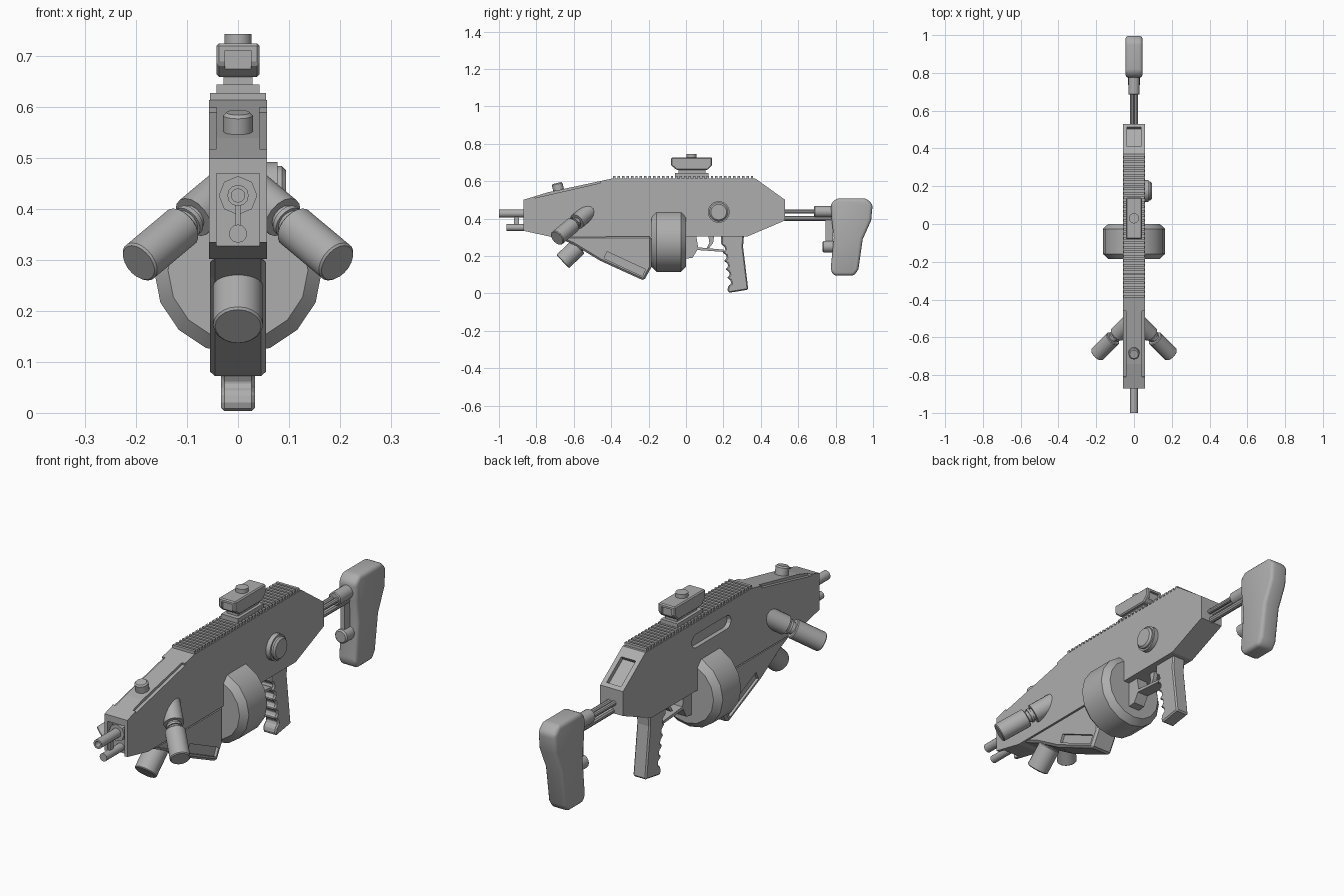
import bpy, bmesh, math
from mathutils import Vector

cube = bpy.data.objects.get("Cube")
if cube:
    bpy.data.objects.remove(cube, do_unlink=True)

# Single material
GREY = (0.42, 0.42, 0.42, 1)
mat = bpy.data.materials.new("plain grey")
mat.use_nodes = True
mat.diffuse_color = GREY
shader = next(n for n in mat.node_tree.nodes if n.type == 'BSDF_PRINCIPLED')
shader.inputs["Base Color"].default_value = GREY


def activate(ob):
    bpy.ops.object.select_all(action='DESELECT')
    ob.select_set(True)
    bpy.context.view_layer.objects.active = ob


def finish(name, bm, bevel=0, segments=1, smooth=False):
    """Turn a bmesh into a named object, with optional bevel and smoothing."""
    bmesh.ops.recalc_face_normals(bm, faces=bm.faces)
    mesh = bpy.data.meshes.new(name)
    bm.to_mesh(mesh)
    bm.free()
    ob = bpy.data.objects.new(name, mesh)
    bpy.context.collection.objects.link(ob)
    mesh.materials.append(mat)
    activate(ob)
    if bevel:
        mod = ob.modifiers.new("bevel", 'BEVEL')
        mod.width, mod.segments = bevel, segments
        mod.limit_method, mod.angle_limit = 'ANGLE', math.radians(35)
        bpy.ops.object.modifier_apply(modifier=mod.name)
    if smooth:
        bpy.ops.object.shade_smooth_by_angle(angle=math.radians(32))
    return ob


def prism(name, profile, half, centre=0, **kw):
    """Extrude a (y, z) outline across x."""
    bm = bmesh.new()
    face = bm.faces.new([bm.verts.new((centre - half, y, z)) for y, z in profile])
    ext = bmesh.ops.extrude_face_region(bm, geom=[face])
    moved = [v for v in ext["geom"] if isinstance(v, bmesh.types.BMVert)]
    bmesh.ops.translate(bm, verts=moved, vec=(2 * half, 0, 0))
    return finish(name, bm, **kw)


def box(name, y, z, half, centre=0, **kw):
    return prism(name, [(y[0], z[0]), (y[1], z[0]), (y[1], z[1]), (y[0], z[1])],
                 half, centre, **kw)


def rod(name, a, b, r, sides=16, smooth=True, **kw):
    """Cylinder between two points."""
    a, b = Vector(a), Vector(b)
    bm = bmesh.new()
    bmesh.ops.create_cone(bm, cap_ends=True, segments=sides, radius1=r, radius2=r,
                          depth=(b - a).length)
    spin = (b - a).to_track_quat('Z', 'Y').to_matrix().to_4x4()
    spin.translation = (a + b) / 2
    bm.transform(spin)
    return finish(name, bm, smooth=smooth, **kw)


def cut(ob, cutter):
    mod = ob.modifiers.new("cut", 'BOOLEAN')
    mod.operation, mod.solver, mod.object = 'DIFFERENCE', 'EXACT', cutter
    activate(ob)
    bpy.ops.object.modifier_apply(modifier=mod.name)
    bpy.data.objects.remove(cutter, do_unlink=True)


def capsule(cy, cz, length, r, steps=6):
    """Slot outline."""
    pts = []
    for side in (1, -1):
        for i in range(steps + 1):
            t = math.pi * (i / steps - 0.5)
            pts.append((cy + side * (length / 2 - r + r * math.cos(t)),
                        cz + side * r * math.sin(t)))
    return pts


def slanted(a, b, up, down):
    """Strip outline along the line a-b, offset perpendicular to it."""
    a, b = Vector(a), Vector(b)
    d = (b - a).normalized()
    n = Vector((-d.y, d.x))
    return [tuple(p) for p in (a - n * down, b - n * down, b + n * up, a + n * up)]


# Main body
W = 0.057
body = prism("main_body", [(-.87, .335), (-.72, .302), (.33, .305), (.53, .39), (.53, .5),
                           (.37, .615), (-.39, .615), (-.74, .54), (-.87, .5)], W)
cut(body, box("nose_recess", (-.9, -.835), (.315, .47), .042))
cut(body, prism("rear_recess", slanted((.41, .588), (.515, .512), .05, .02), .036))
cut(body, prism("port_cutter", capsule(-.1, .53, .28, .03), .02, -W))
for s in (1, -1):
    cut(body, prism("edge_notch", slanted((-.81, .522), (-.46, .602), .05, .012), .015, s * W))

# Toothed top rail
TEETH = 32
pitch = .76 / TEETH
for i in range(TEETH):
    y = -.39 + i * pitch
    box("rail_tooth", (y, y + pitch * .55), (.605, .628), .055)

# Handguard below the body
guard = prism("handguard", [(-.7, .306), (-.6, .26), (-.46, .175), (-.225, .068),
                            (-.185, .14), (-.185, .306)], .055, bevel=.01)
for s in (1, -1):
    cut(guard, prism("panel_cutter", slanted((-.43, .205), (-.225, .11), .02, .02),
                     .012, s * .055))

# Drum magazine
rod("drum_magazine", (0, -.185, .28), (0, 0, .28), .165, sides=16, bevel=.027)

# Trigger area and grip
prism("trigger_guard", [(-.01, .306), (-.01, .185), (.035, .19), (.06, .232), (.2, .222),
                        (.2, .234), (.065, .246), (.055, .306)], .028)
prism("trigger", [(.12, .306), (.125, .27), (.11, .24), (.125, .244), (.145, .27),
                  (.15, .306)], .01)
outline = [(.31, .31), (.305, .25), (.333, .02), (.228, .003), (.222, .02)]
GROOVES = 5
for i in range(GROOVES):
    z = .04 + i * .045
    y = .226 - i * .008
    outline += [(y, z), (y + .016, z + .012), (y + .014, z + .028)]
outline += [(.188, .262), (.188, .31)]
prism("grip", outline, .033, bevel=.006)

# Barrels and front fittings
barrel = rod("barrel", (0, -1, .427), (0, -.8, .427), .021, sides=12)
cut(barrel, rod("bore", (0, -1.1, .427), (0, -.95, .427), .013, sides=12))
rod("barrel_collar", (0, -.865, .427), (0, -.8, .427), .038, sides=8, smooth=False)
rod("lower_barrel", (0, -.96, .352), (0, -.8, .352), .018, sides=12)
box("barrel_link", (-.92, -.893), (.36, .42), .005)
rod("front_sight_knob", (0, -.676, .53), (0, -.69, .59), .029, bevel=.006)

# Side lamps
for s in (1, -1):
    def at(t, s=s):
        return (s * (.195 - .61 * t), -.69 + .61 * t, .295 + .51 * t)
    name = "left_lamp" if s > 0 else "right_lamp"
    rod(name, at(0), at(.14), .043, sides=20, bevel=.004)
    rod(name + "_neck", at(.13), at(.2), .027)
    rod(name + "_ring", at(.155), at(.165), .033)
    mount = rod(name + "_mount", at(.175), at(.29), .043)
    cut(mount, rod("mount_cup", at(.165), at(.195), .034))

# Lower lamp
rod("lower_lamp", (0, -.66, .17), (0, -.575, .25), .049, sides=20, bevel=.004)
rod("lower_lamp_neck", (0, -.6, .23), (0, -.5, .325), .036)
rod("lower_lamp_mount", (0, -.555, .262), (0, -.48, .33), .047)

# Side knob
rod("side_knob_base", (.05, .175, .435), (.078, .175, .435), .058, sides=24)
rod("side_knob", (.07, .175, .435), (.094, .175, .435), .05, sides=24, bevel=.008)

# Optical sight
box("sight_foot", (-.06, .12), (.61, .645), .042)
box("sight_waist", (-.04, .105), (.64, .685), .028)
sight = prism("sight_body", [(-.08, .685), (-.05, .66), (.115, .66), (.14, .685), (.14, .726),
                             (-.08, .726)], .042, bevel=.005)
for y in (-.08, .14):
    cut(sight, box("lens_recess", (y - .012, y + .012), (.675, .712), .026))
rod("sight_button", (0, .03, .72), (0, .03, .744), .027)

# Stock
for s in (1, -1):
    rod("stock_rod", (s * .012, .5, .437), (s * .012, .8, .437), .011, sides=10)
rod("lower_stock_rod", (0, .5, .4), (0, .8, .4), .014, sides=10)
rod("stock_collar", (0, .685, .437), (0, .8, .437), .03, bevel=.004)
box("stock_link", (.745, .785), (.25, .42), .01)
rod("stock_knob", (0, .73, .25), (0, .8, .25), .031, bevel=.006)
prism("stock_pad", [(.775, .48), (.805, .508), (.965, .508), (.998, .475), (.99, .39),
                    (.945, .29), (.922, .13), (.9, .095), (.79, .095), (.773, .125),
                    (.79, .3), (.778, .4)], .045, bevel=.018, segments=3, smooth=True)
